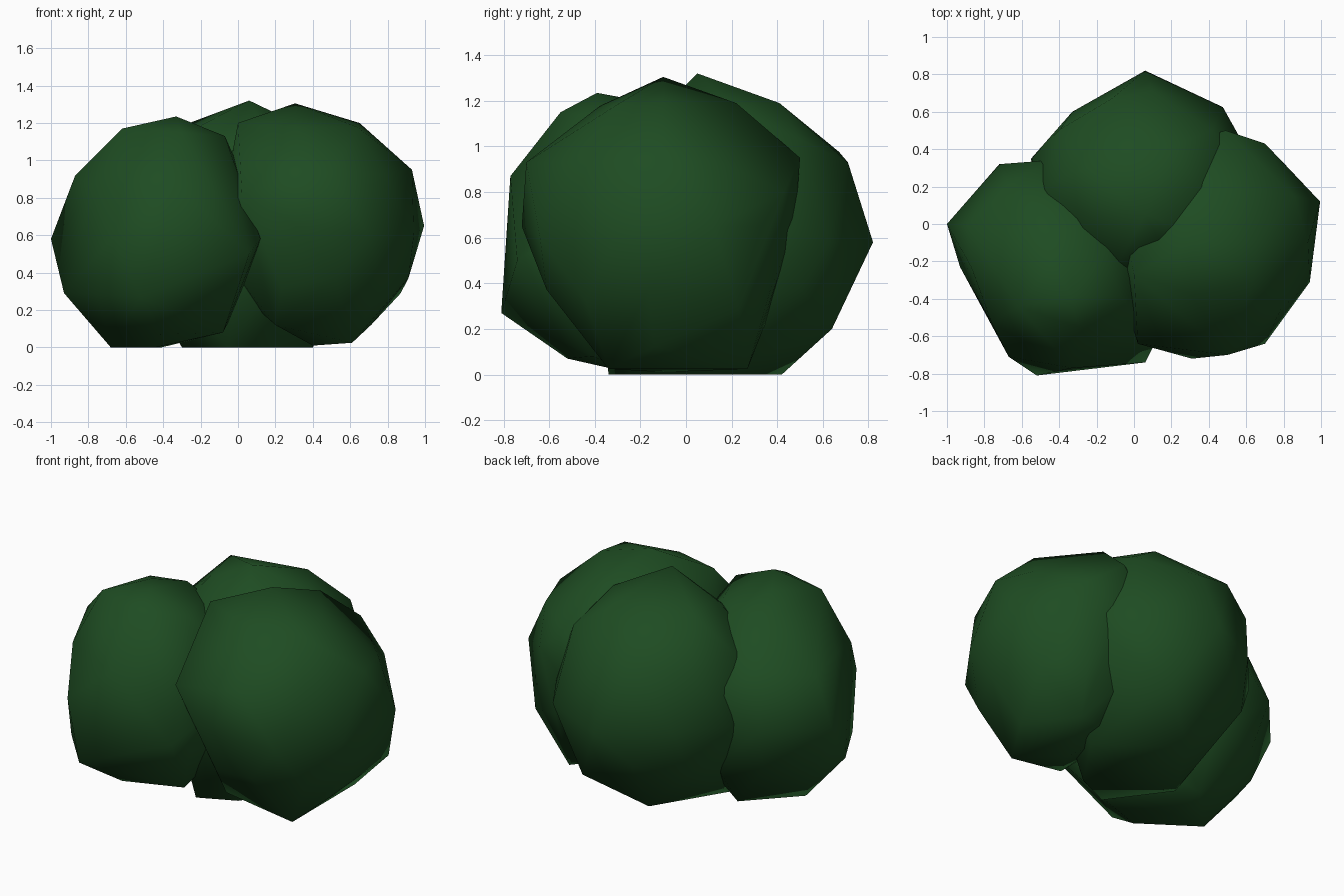
import bpy, bmesh
from mathutils import Vector

leaf = bpy.data.materials.new("leaf_green")
leaf.diffuse_color = (0.013, 0.072, 0.016, 1)


def clump(name, centre, radii, turn, base, bumps, limits=()):
    """Faceted leaf ball with a flat base; bumps are outline corners, limits trim it."""
    bpy.ops.mesh.primitive_ico_sphere_add(subdivisions=2, radius=1, rotation=(0, 0, turn))
    ob = bpy.context.object
    bpy.ops.object.transform_apply(rotation=True)
    ob.name = name
    c = Vector(centre)
    bm = bmesh.new()
    bm.from_mesh(ob.data)
    for v in bm.verts:
        v.co = c + Vector(a * r * 0.97 for a, r in zip(v.co, radii))
        if v.co.z < base:
            v.co.z = 0
    # pull the nearest free corner (by direction) onto each outline corner
    free = set(bm.verts)
    for b in bumps:
        p = Vector(b)
        v = min(free, key=lambda n: (n.co - p).length)
        free.remove(v)
        v.co = p
    # keep the remaining corners inside the plan outline
    for (x1, y1), (x2, y2) in limits:
        n = Vector((y2 - y1, x1 - x2, 0)).normalized()
        for v in free:
            d = (v.co - Vector((x1, y1, 0))).dot(n)
            if d > 0:
                v.co -= n * d
    # wrap the corners in one convex skin
    bmesh.ops.delete(bm, geom=bm.edges[:], context='EDGES_FACES')
    bmesh.ops.convex_hull(bm, input=bm.verts[:])
    bmesh.ops.delete(bm, geom=[v for v in bm.verts if not v.link_faces], context='VERTS')
    bmesh.ops.recalc_face_normals(bm, faces=bm.faces[:])
    bm.to_mesh(ob.data)
    bm.free()
    bpy.ops.object.shade_smooth()
    ob.data.materials.append(leaf)


# left front clump
clump("left_clump", (-0.44, -0.21, 0.6), (0.57, 0.57, 0.62), 0.2, 0.08, [
    (-1.0, 0.0, 0.58), (-0.33, -0.39, 1.235), (-0.93, -0.23, 0.29),
    (-0.52, -0.81, 0.27), (-0.33, -0.77, 0.87), (-0.62, -0.44, 1.17),
    (-0.87, -0.23, 0.92), (-0.67, -0.71, 0.59), (0.06, -0.74, 0.5),
    (-0.72, 0.32, 0.6), (-0.68, -0.2, 0.0), (-0.07, -0.39, 1.13),
    (-0.46, 0.34, 0.8), (-0.3, -0.55, 1.15), (-0.76, -0.53, 0.845),
    (-0.56, -0.06, 1.13), (-0.35, 0.0, 1.13), (-0.43, -0.52, 0.07),
    (-0.08, -0.41, 0.08), (-0.41, 0.08, 0.0), (0.12, -0.62, 0.58)],
    [((-0.93, -0.22), (-0.67, -0.71)), ((-1.0, 0.0), (-0.93, -0.22)),
     ((-0.72, 0.32), (-1.0, 0.0))])

# right clump
clump("right_clump", (0.43, -0.1, 0.65), (0.56, 0.6, 0.64), 0.5, 0.0, [
    (0.995, 0.12, 0.65), (0.305, -0.1, 1.305), (0.94, -0.31, 0.6),
    (0.93, -0.1, 0.95), (0.65, -0.1, 1.2), (0.87, 0.23, 0.29),
    (0.70, 0.43, 0.8), (0.49, 0.5, 0.95), (0.70, -0.64, 0.6),
    (0.31, -0.72, 0.65), (0.02, -0.64, 0.83), (0.61, -0.34, 0.025),
    (0.5, -0.7, 0.93), (0.4, -0.1, 0.01), (0.41, 0.22, 1.19),
    (0.0, -0.27, 1.2), (0.61, 0.27, 0.025), (0.2, -0.4, 0.12)],
    [((0.70, -0.64), (0.94, -0.31)), ((0.995, 0.12), (0.70, 0.44))])

# back clump, carrying the broad flat base
clump("back_clump", (0.04, 0.2, 0.65), (0.62, 0.6, 0.64), 0.0, 0.1, [
    (0.06, 0.05, 1.32), (0.06, 0.82, 0.58), (0.19, 0.41, 1.19),
    (0.1, 0.71, 0.93), (-0.33, 0.6, 0.6), (0.475, 0.625, 0.58),
    (0.26, 0.64, 0.2), (-0.04, 0.42, 0.0), (-0.55, 0.35, 0.6),
    (0.4, 0.1, 0.0), (-0.3, 0.0, 0.0), (0.17, -0.24, 0.0),
    (-0.05, -0.34, 0.0), (-0.26, 0.3, 1.2), (0.42, 0.5, 1.03)])
